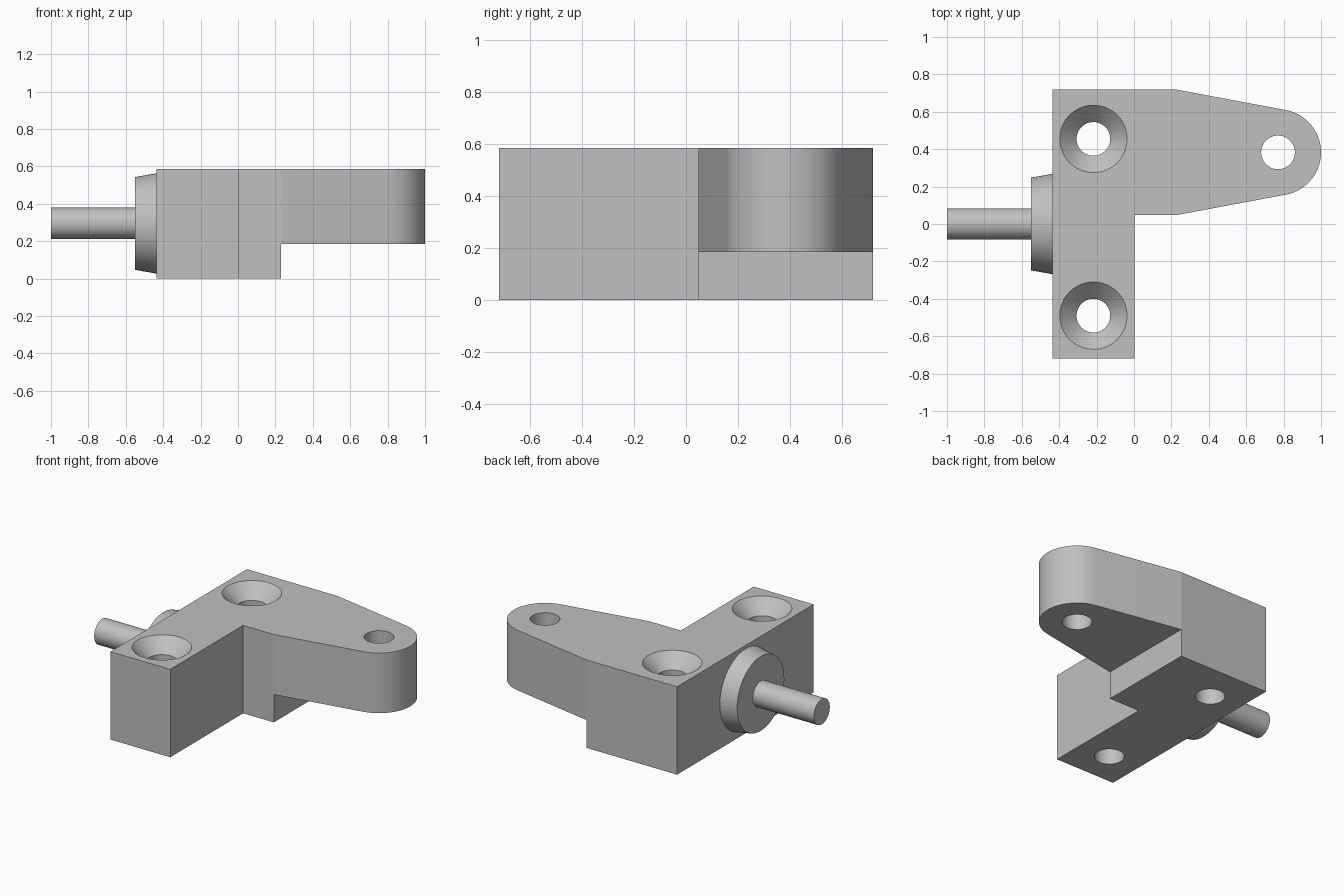
import bpy, bmesh
from math import radians, sin, cos, pi
from mathutils import Matrix, Vector

if "Cube" in bpy.data.objects:
    bpy.data.objects.remove(bpy.data.objects["Cube"])

grey = bpy.data.materials.new("plain_grey")
grey.use_nodes = True
colour = (0.53, 0.53, 0.53, 1)
grey.diffuse_color = colour
grey.node_tree.nodes["Principled BSDF"].inputs["Base Color"].default_value = colour

HEIGHT = 0.585
ARM_BOTTOM = 0.185
STEP_X = 0.23
LEFT = -0.437
EYE = Vector((0.77, 0.383))
EYE_R = 0.23
HOLE_R = 0.09


def finish(name, bm):
    """Turn a bmesh into a named grey object."""
    bmesh.ops.recalc_face_normals(bm, faces=bm.faces)
    mesh = bpy.data.meshes.new(name)
    bm.to_mesh(mesh)
    bm.free()
    mesh.materials.append(grey)
    obj = bpy.data.objects.new(name, mesh)
    bpy.context.collection.objects.link(obj)
    return obj


def cone(name, start, end, r1, r2):
    """Round bar between two points with a radius at each end."""
    a, b = Vector(start), Vector(end)
    turn = (b - a).to_track_quat('Z', 'Y').to_matrix().to_4x4()
    bm = bmesh.new()
    bmesh.ops.create_cone(bm, cap_ends=True, segments=64, radius1=r1, radius2=r2,
                          depth=(b - a).length,
                          matrix=Matrix.Translation((a + b) / 2) @ turn)
    return finish(name, bm)


def cut(target, cutter):
    """Subtract the cutter, then discard it."""
    cutter.hide_render = True
    mod = target.modifiers.new("cut", 'BOOLEAN')
    mod.operation = 'DIFFERENCE'
    mod.solver = 'EXACT'
    mod.object = cutter
    bpy.context.view_layer.objects.active = target
    bpy.ops.object.modifier_apply(modifier=mod.name)
    bpy.data.objects.remove(cutter)


def smooth(obj):
    bpy.ops.object.select_all(action='DESELECT')
    obj.select_set(True)
    bpy.context.view_layer.objects.active = obj
    bpy.ops.object.shade_smooth_by_angle(angle=radians(8))


# Bracket outline: mounting bar plus tapered arm with a rounded eye
outline = [(LEFT, -0.718), (0.004, -0.718), (0.004, 0.048), (STEP_X, 0.048)]
steps = 32
sweep = radians(79.2)
for i in range(steps + 1):
    t = -sweep + 2 * sweep * i / steps
    outline.append((EYE.x + EYE_R * cos(t), EYE.y + EYE_R * sin(t)))
outline += [(STEP_X, 0.718), (LEFT, 0.718)]

bm = bmesh.new()
base = bm.faces.new([bm.verts.new((x, y, 0)) for x, y in outline])
top = bmesh.ops.extrude_face_region(bm, geom=[base])
bmesh.ops.translate(bm, vec=(0, 0, HEIGHT),
                    verts=[v for v in top["geom"] if isinstance(v, bmesh.types.BMVert)])
bracket = finish("bracket", bm)

# Relief under the arm
bm = bmesh.new()
bmesh.ops.create_cube(bm, size=2, matrix=Matrix.Translation((STEP_X + 1, 0, ARM_BOTTOM - 1)))
cut(bracket, finish("arm_relief", bm))

# Eye hole and the two countersunk mounting holes
mounts = [(-0.217, 0.455), (-0.217, -0.49)]
for x, y in mounts + [tuple(EYE)]:
    cut(bracket, cone("hole_cutter", (x, y, -0.1), (x, y, 0.7), HOLE_R, HOLE_R))
for x, y in mounts:
    cut(bracket, cone("sink_cutter", (x, y, HEIGHT - 0.14), (x, y, HEIGHT + 0.04), 0.04, 0.22))
smooth(bracket)

# Tapered flange and shaft on the side
AXIS_Z = 0.295
smooth(cone("flange", (LEFT, 0, AXIS_Z), (-0.55, 0, AXIS_Z), 0.268, 0.248))
smooth(cone("shaft", (-0.55, 0, AXIS_Z), (-1, 0, AXIS_Z), 0.084, 0.084))
